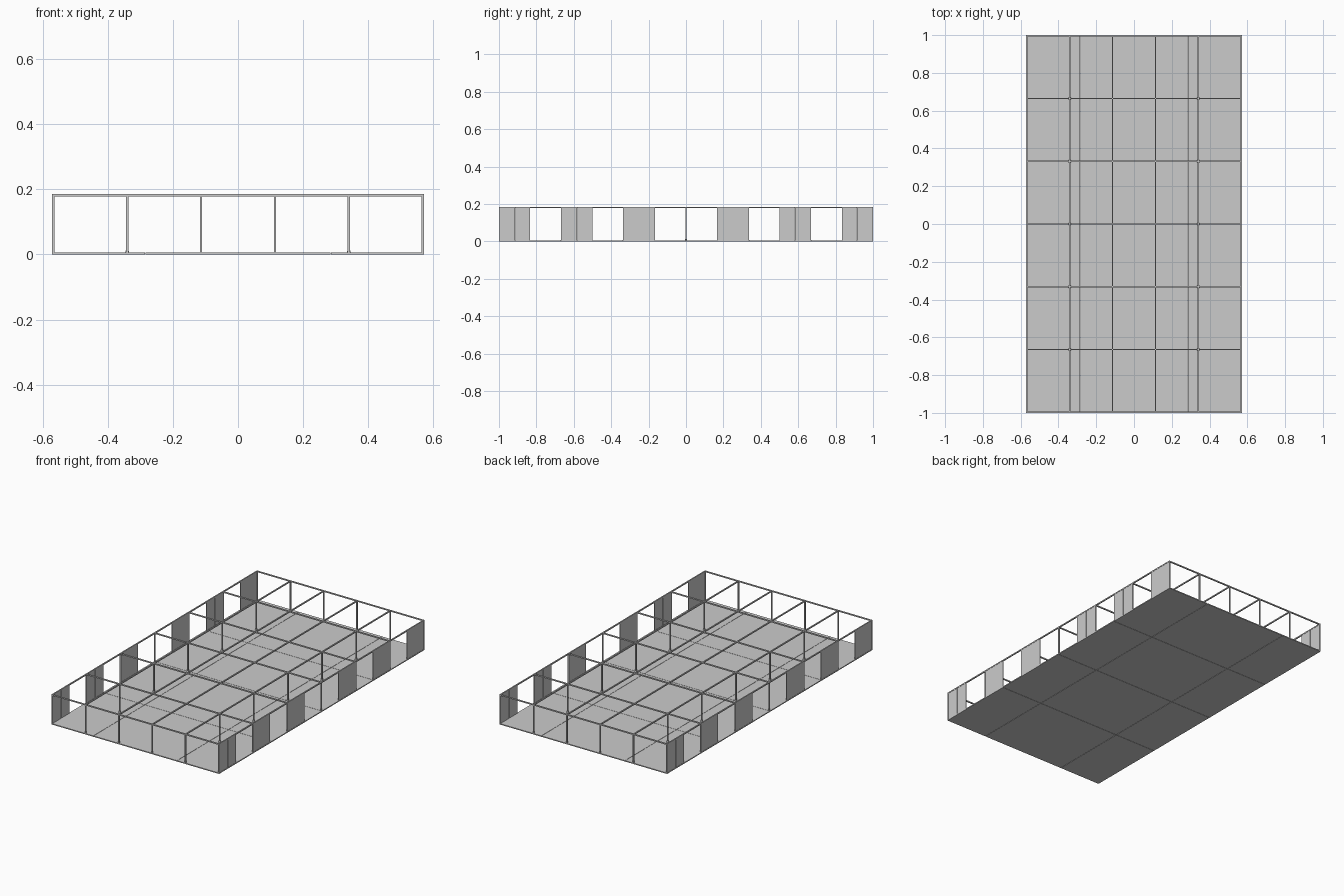
import bpy

if "Cube" in bpy.data.objects:
    bpy.data.objects.remove(bpy.data.objects["Cube"])

W, L, H = 0.571, 1.0, 0.185      # half width, half length, height
T = 0.007                        # frame bar thickness
FLOOR = 0.006


def box(name, x0, x1, y0, y1, z0, z1):
    bpy.ops.mesh.primitive_cube_add(
        size=1, location=((x0 + x1) / 2, (y0 + y1) / 2, (z0 + z1) / 2))
    ob = bpy.context.object
    ob.name = name
    ob.scale = (x1 - x0, y1 - y0, z1 - z0)
    bpy.ops.object.transform_apply(location=False, rotation=False, scale=True)
    return ob


def post(name, x, y, t=T):
    return box(name, x - t / 2, x + t / 2, y - t / 2, y + t / 2, FLOOR, H - T)


h = T / 2
xs = [-W + h + i * (2 * W - T) / 5 for i in range(6)]
ys = [-L + h + i * (2 * L - T) / 6 for i in range(7)]

# Floor panels with narrow seams
fx = [-W, -0.285, 0.285, W]
fy = [-L, -0.5, 0, 0.5, L]
g = 0.001
for i in range(3):
    for j in range(4):
        box("floor_panel", fx[i] + (g if i else 0), fx[i + 1] - (g if i < 2 else 0),
            fy[j] + (g if j else 0), fy[j + 1] - (g if j < 3 else 0), 0, FLOOR)

# Roof grid: full-width cross beams and lengthwise beams between them
for y in ys:
    box("roof_cross_beam", -W, W, y - h, y + h, H - T, H)
for x in xs:
    for a, b in zip(ys, ys[1:]):
        box("roof_long_beam", x - h, x + h, a + h, b - h, H - T, H)

# Posts: front and back rows, side walls, two interior rows with feet
for x in xs:
    for y in (ys[0], ys[-1]):
        post("end_post", x, y)
for y in ys[1:-1]:
    for x in (xs[0], xs[-1]):
        post("side_post", x, y)
    for x in (xs[1], xs[4]):
        post("inner_post", x, y)
        bpy.ops.mesh.primitive_cone_add(vertices=4, radius1=0.009, radius2=0.005,
                                        depth=0.008, location=(x, y, FLOOR + 0.004),
                                        rotation=(0, 0, 0.785398))
        bpy.context.object.name = "post_foot"

# Side wall panels: pairs of leaves beside alternate posts
half = 1 / 12
starts = [-L + T, -2 / 3 + h, -1 / 3 + h]
ends = [-5 / 6, -0.5, -1 / 6]
for s in (-1, 1):
    cx = s * (W - h)
    for a, b in zip(starts, ends):
        m = (a + b) / 2
        for p, q in ((a, m - 0.0005), (m + 0.0005, b)):
            for lo, hi in ((p, q), (-q, -p)):
                box("wall_panel", cx - 0.002, cx + 0.002, lo, hi, FLOOR, H - T)
